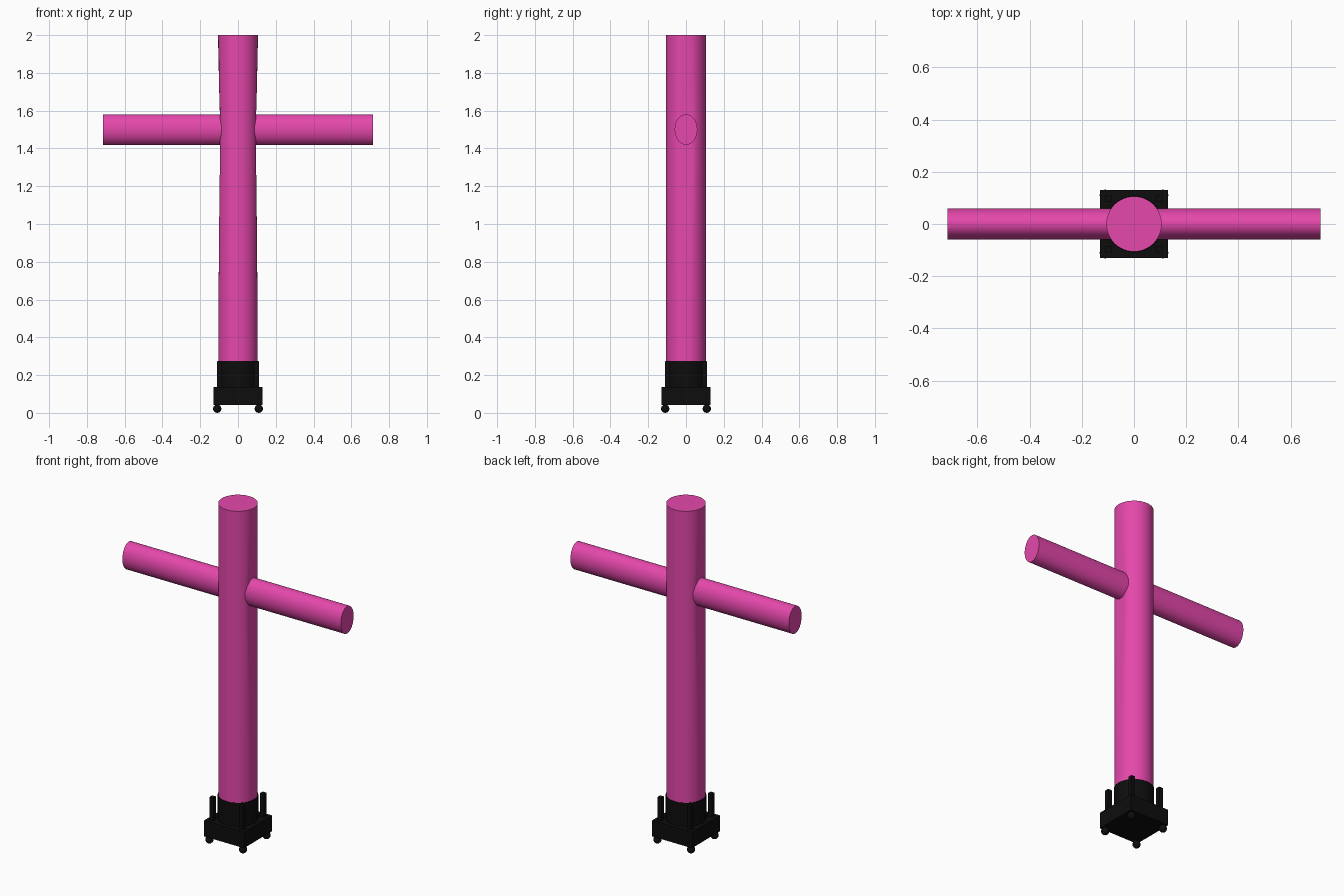
import bpy, bmesh, math
from mathutils import Matrix

if "Cube" in bpy.data.objects:
    bpy.data.objects.remove(bpy.data.objects["Cube"])


def material(name, rgb):
    m = bpy.data.materials.new(name)
    m.diffuse_color = (*rgb, 1)
    m.use_nodes = True
    m.node_tree.nodes["Principled BSDF"].inputs["Base Color"].default_value = m.diffuse_color
    return m


PINK = material("hot pink fabric", (0.78, 0.064, 0.41))
BLACK = material("black plastic", (0.004, 0.004, 0.004))


def finish(ob, name, mat, smooth=True):
    ob.name = name
    ob.data.materials.append(mat)
    if smooth:
        bpy.ops.object.shade_smooth_by_angle(angle=math.radians(35))
    return ob


def box(name, x, y, z0, z1, half, mat):
    bpy.ops.mesh.primitive_cube_add(size=1, location=(x, y, (z0 + z1) / 2))
    ob = bpy.context.object
    ob.data.transform(Matrix.Diagonal((half * 2, half * 2, z1 - z0, 1)))
    return finish(ob, name, mat, False)


# Fabric tube: stacked rings, slightly flattened on the sides where the arms join
SIDES, R = 48, 0.106
rings = [(0.27, 0.104), (0.6, 0.103), (1.0, 0.1), (1.16, 0.097),
         (1.42, 0.096), (1.58, 0.096), (1.72, 0.1), (2.0, 0.106)]
bm = bmesh.new()
loops = []
for z, limit in rings:
    loop = []
    for i in range(SIDES):
        a = 2 * math.pi * i / SIDES
        x = max(-limit, min(limit, R * math.cos(a)))
        loop.append(bm.verts.new((x, R * math.sin(a), z)))
    loops.append(loop)
for low, high in zip(loops, loops[1:]):
    for i in range(SIDES):
        j = (i + 1) % SIDES
        bm.faces.new((low[i], low[j], high[j], high[i]))
bm.faces.new(loops[0][::-1])
bm.faces.new(loops[-1])
mesh = bpy.data.meshes.new("tube_body")
bm.to_mesh(mesh)
bm.free()
body = bpy.data.objects.new("tube_body", mesh)
bpy.context.collection.objects.link(body)
bpy.context.view_layer.objects.active = body
body.select_set(True)
finish(body, "tube_body", PINK)

# Oval arms reaching out to each side
for side, label in ((-1, "left"), (1, "right")):
    bpy.ops.mesh.primitive_cylinder_add(vertices=40, radius=1, depth=0.635,
                                        location=(side * 0.3975, 0, 1.5))
    arm = bpy.context.object
    arm.data.transform(Matrix.Diagonal((0.081, 0.06, 1, 1)))
    arm.data.transform(Matrix.Rotation(math.pi / 2, 4, 'Y'))
    finish(arm, label + "_arm", PINK)

# Blower base and collar
box("blower_base", 0, 0, 0.042, 0.137, 0.13, BLACK)
bpy.ops.mesh.primitive_cylinder_add(vertices=32, radius=0.109, depth=0.145,
                                    location=(0, 0, 0.2025))
finish(bpy.context.object, "blower_collar", BLACK)

# Corner posts and ball feet
for sx in (-1, 1):
    for sy in (-1, 1):
        box("corner_post", sx * 0.097, sy * 0.097, 0.13, 0.273, 0.013, BLACK)
        bpy.ops.mesh.primitive_uv_sphere_add(segments=16, ring_count=10, radius=0.022,
                                             location=(sx * 0.11, sy * 0.11, 0.022))
        finish(bpy.context.object, "ball_foot", BLACK)
